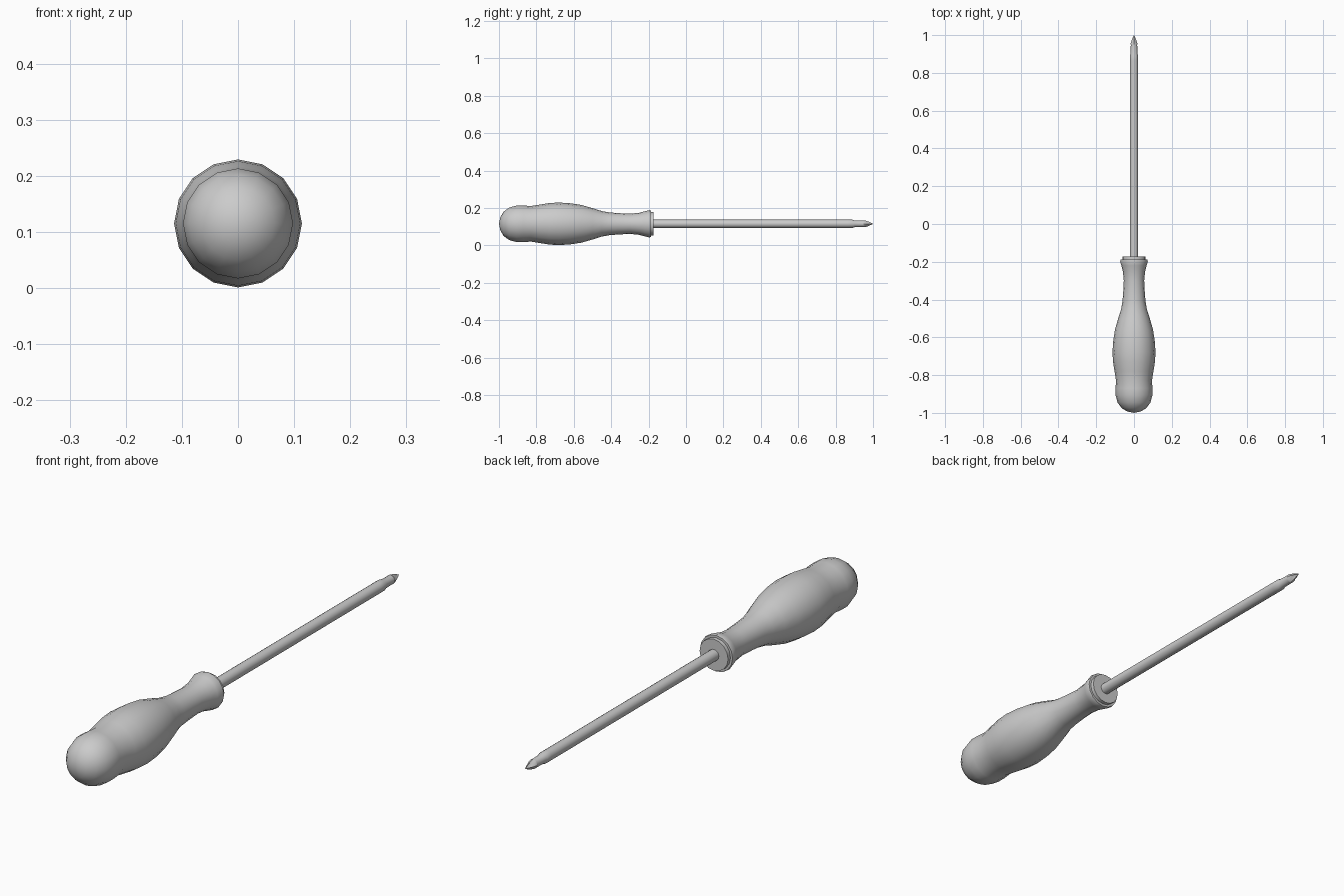
import bpy, bmesh, math

if "Cube" in bpy.data.objects:
    bpy.data.objects.remove(bpy.data.objects["Cube"])

AXIS_Z = 0.115


def lathe(name, profile, sides=16, angle=40):
    """Loft rings along y; each entry is (y, radius) or (y, radius, flute factor)."""
    bm = bmesh.new()
    rings = []
    for y, r, *flute in profile:
        if r == 0:
            rings.append([bm.verts.new((0, y, AXIS_Z))])
            continue
        ring = []
        for i in range(sides):
            a = 2 * math.pi * i / sides
            # flutes cut the diagonals, leaving four wings on the axes
            k = 1 - (flute[0] if flute else 0) * abs(math.sin(2 * a))
            ring.append(bm.verts.new((r * k * math.cos(a), y, AXIS_Z + r * k * math.sin(a))))
        rings.append(ring)
    for a, b in zip(rings, rings[1:]):
        for i in range(sides):
            j = (i + 1) % sides
            quad = [a[i % len(a)], a[j % len(a)], b[j % len(b)], b[i % len(b)]]
            bm.faces.new(list(dict.fromkeys(quad)))
    for end in (rings[0], rings[-1]):
        if len(end) > 1:
            bm.faces.new(end)
    bmesh.ops.recalc_face_normals(bm, faces=bm.faces)
    mesh = bpy.data.meshes.new(name)
    bm.to_mesh(mesh)
    bm.free()
    ob = bpy.data.objects.new(name, mesh)
    bpy.context.collection.objects.link(ob)
    bpy.ops.object.select_all(action='DESELECT')
    ob.select_set(True)
    bpy.context.view_layer.objects.active = ob
    bpy.ops.object.shade_smooth_by_angle(angle=math.radians(angle))
    return ob


# Contoured grip with rounded butt and flared front
lathe("handle", [
    (-1.0, 0), (-0.993, 0.035), (-0.975, 0.065), (-0.945, 0.087), (-0.905, 0.098),
    (-0.87, 0.098), (-0.83, 0.095), (-0.78, 0.103), (-0.73, 0.111), (-0.68, 0.114),
    (-0.62, 0.110), (-0.56, 0.101), (-0.50, 0.084), (-0.45, 0.068), (-0.41, 0.061),
    (-0.36, 0.057), (-0.30, 0.054), (-0.25, 0.059), (-0.22, 0.067), (-0.197, 0.073),
    (-0.188, 0.071)])

# Stepped collar at the front of the grip
lathe("collar", [(-0.20, 0.062), (-0.173, 0.062)])

# Round steel shaft with stepped-down neck
lathe("shaft", [(-0.19, 0.022), (0.865, 0.022), (0.89, 0.022), (0.902, 0.018), (0.952, 0.017)])

# Cross-head tip with four flutes
lathe("tip", [(0.95, 0.018), (0.957, 0.018, 0.1), (0.975, 0.012, 0.5), (0.993, 0.004, 0.5), (1.0, 0)], angle=30)
